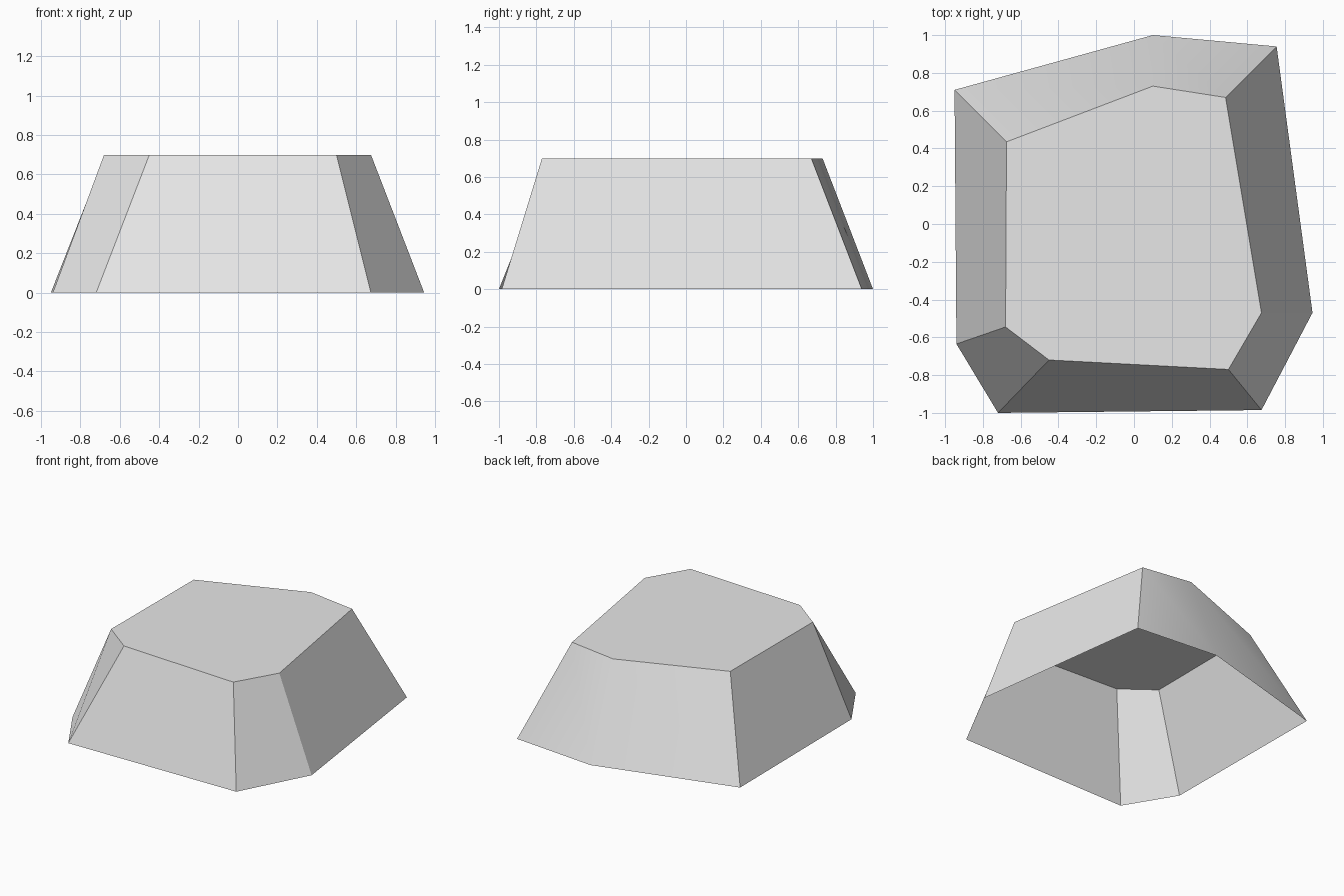
import bpy
import bmesh
from math import radians

default = bpy.data.objects.get("Cube")
if default:
    bpy.data.objects.remove(default, do_unlink=True)

HEIGHT = 0.70

# Matching outlines, running clockwise from the back right corner
BASE = [(-0.95, 0.71), (0.10, 1.0), (0.755, 0.94), (0.945, -0.47),
        (0.675, -0.985), (-0.72, -1.0), (-0.94, -0.635)]
TOP = [(-0.675, 0.435), (0.10, 0.73), (0.485, 0.67), (0.675, -0.47),
       (0.50, -0.77), (-0.45, -0.72), (-0.68, -0.545)]


def make_material(name, colour):
    mat = bpy.data.materials.new(name)
    mat.use_nodes = True
    mat.diffuse_color = colour
    mat.node_tree.nodes["Principled BSDF"].inputs["Base Color"].default_value = colour
    return mat


# Rock shell: sloping sides and a flat top, open underneath
bm = bmesh.new()
lower = [bm.verts.new((x, y, 0)) for x, y in BASE]
upper = [bm.verts.new((x, y, HEIGHT)) for x, y in TOP]
count = len(BASE)
for i in range(count):
    j = (i + 1) % count
    bm.faces.new((lower[i], upper[i], upper[j], lower[j]))
bm.faces.new(reversed(upper))
bm.normal_update()
if bm.faces[:][-1].normal.z < 0:
    bmesh.ops.reverse_faces(bm, faces=bm.faces[:])

mesh = bpy.data.meshes.new("rock_shell")
bm.to_mesh(mesh)
bm.free()
rock = bpy.data.objects.new("rock_shell", mesh)
bpy.context.collection.objects.link(rock)
mesh.materials.append(make_material("light grey stone", (0.8, 0.8, 0.8, 1)))

# Soft shading across the shallow bends only
bpy.ops.object.select_all(action="DESELECT")
rock.select_set(True)
bpy.context.view_layer.objects.active = rock
bpy.ops.object.shade_smooth_by_angle(angle=radians(30))
